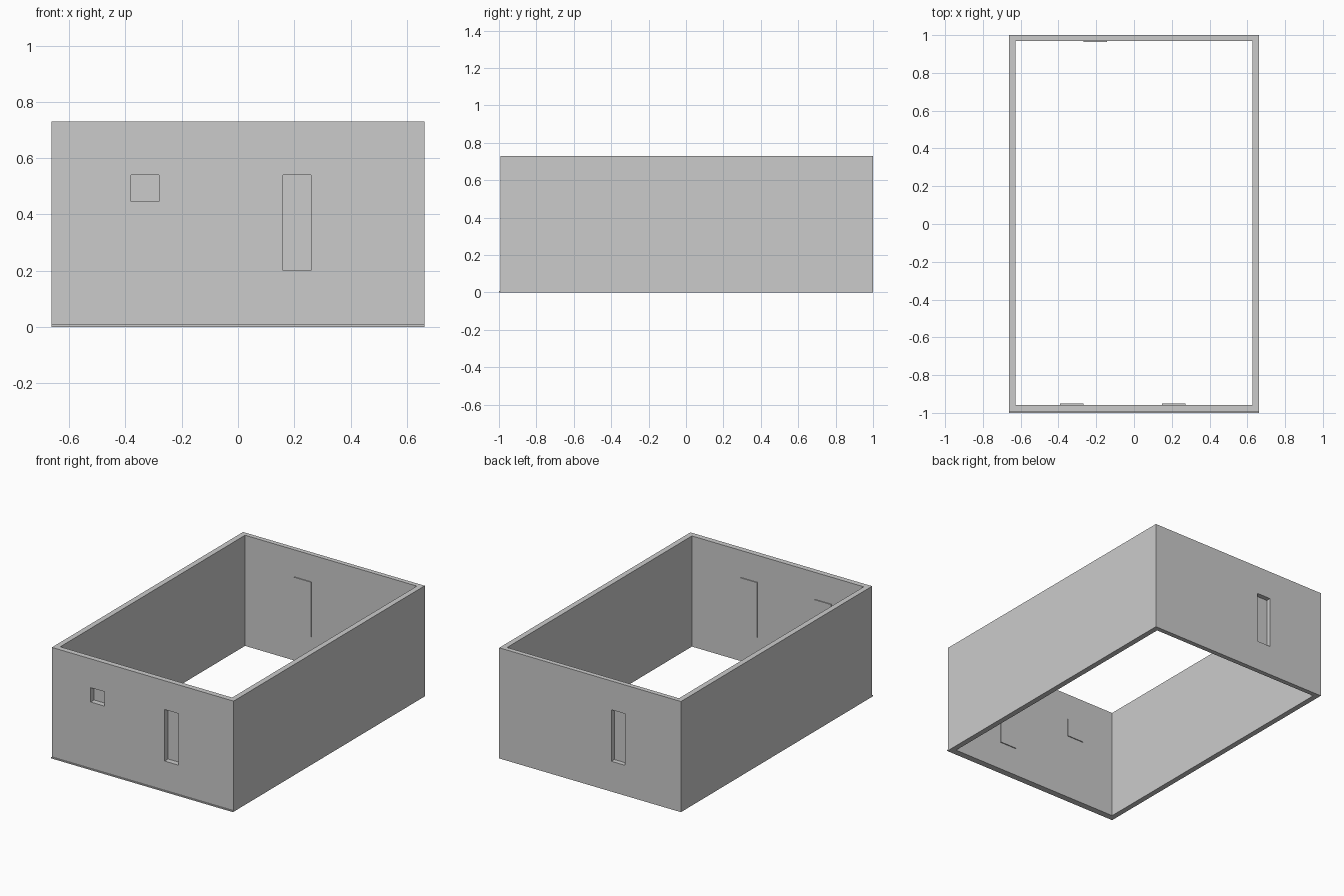
import bpy
from mathutils import Vector

if "Cube" in bpy.data.objects:
    bpy.data.objects.remove(bpy.data.objects["Cube"], do_unlink=True)

grey = bpy.data.materials.new("plain_grey")
grey.use_nodes = True
colour = (0.6, 0.6, 0.6, 1)
grey.diffuse_color = colour
grey.node_tree.nodes["Principled BSDF"].inputs["Base Color"].default_value = colour


def box(name, x, y, z):
    """Box spanning the given (min, max) ranges."""
    bpy.ops.mesh.primitive_cube_add(size=1)
    ob = bpy.context.object
    ob.name = name
    lo, hi = Vector((x[0], y[0], z[0])), Vector((x[1], y[1], z[1]))
    for v in ob.data.vertices:
        v.co = (lo + hi) / 2 + v.co * (hi - lo)
    ob.data.materials.append(grey)
    return ob


def cut(target, cutter):
    mod = target.modifiers.new(cutter.name, 'BOOLEAN')
    mod.operation = 'DIFFERENCE'
    mod.solver = 'EXACT'
    mod.object = cutter
    cutter.hide_render = True
    cutter.hide_set(True)
    cutter.display_type = 'WIRE'


HALF, TOP = 0.663, 0.73
FRONT_OUT, FRONT_IN = -0.993, -0.957
BACK_IN, BACK_OUT = 0.969, 1.0
PLATE, MARGIN = 0.006, 0.012

# Four walls, open above and below
walls = box("walls", (-HALF, HALF), (FRONT_OUT, BACK_OUT), (0, TOP))
cut(walls, box("room_cutter", (-0.627, 0.627), (FRONT_IN, BACK_IN), (-0.1, TOP + 0.1)))

# Thin lip along the foot of the front wall
box("front_base_lip", (-HALF, HALF), (-1.0, FRONT_OUT), (0, 0.008))

# Openings, each closed on the inside by a slightly larger plate
openings = [
    ("front_window", (-0.38, -0.28), (0.445, 0.54), True),
    ("front_door", (0.16, 0.26), (0.2, 0.54), True),
    ("back_door", (-0.255, -0.155), (0.2, 0.54), False),
]
for name, x, z, at_front in openings:
    if at_front:
        hole, plate = (-1.1, FRONT_IN + 0.001), (FRONT_IN, FRONT_IN + PLATE)
    else:
        hole, plate = (BACK_IN - 0.001, 1.1), (BACK_IN - PLATE, BACK_IN)
    cut(walls, box(name + "_cutter", x, hole, z))
    box(name + "_panel", (x[0] - MARGIN, x[1] + MARGIN), plate,
        (z[0] - MARGIN, z[1] + MARGIN))
